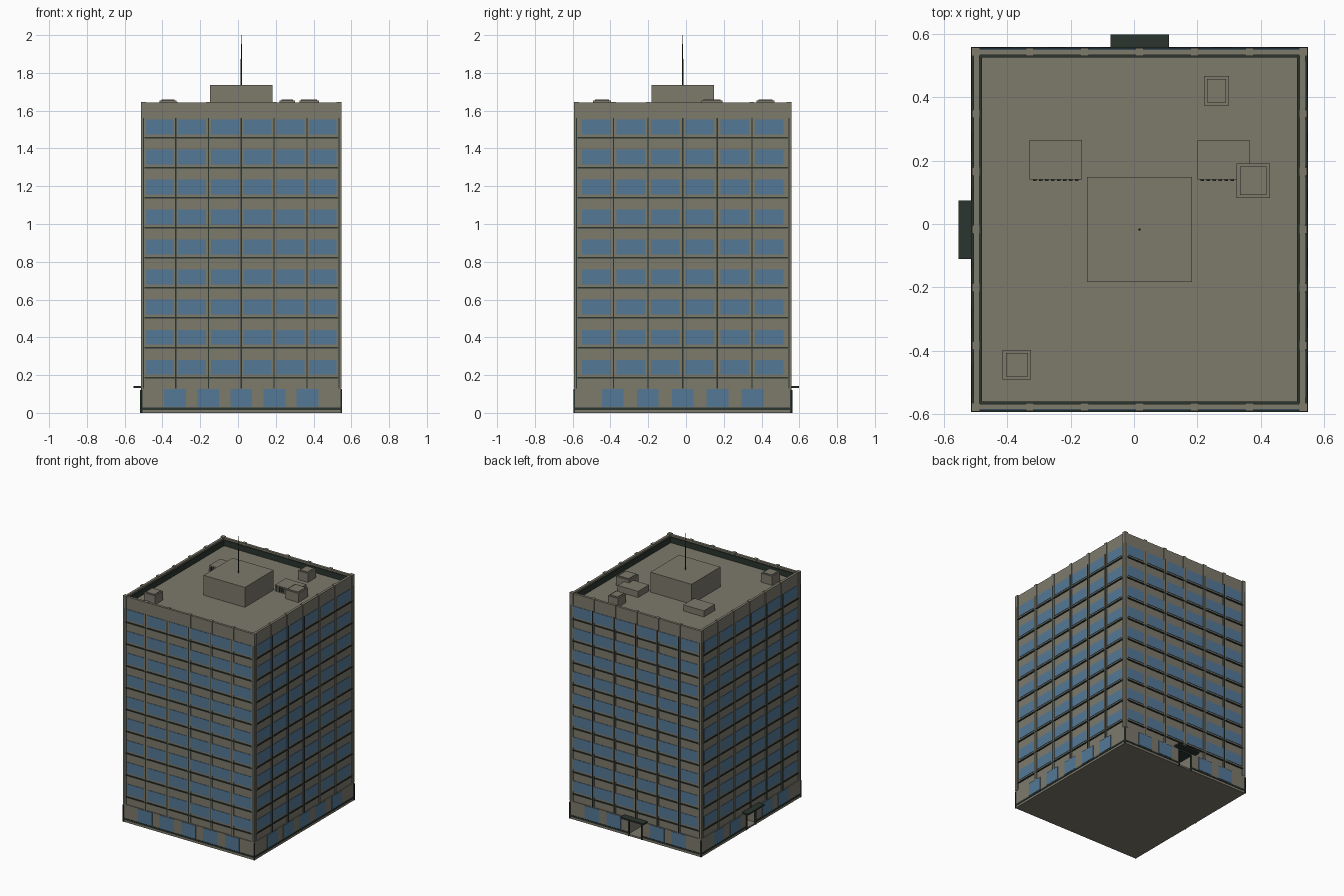
import bpy
import bmesh
from mathutils import Matrix, Vector

cube = bpy.data.objects.get("Cube")
if cube:
    bpy.data.objects.remove(cube, do_unlink=True)


def material(name, rgb):
    m = bpy.data.materials.new(name)
    m.use_nodes = True
    m.diffuse_color = (*rgb, 1)
    m.node_tree.nodes["Principled BSDF"].inputs["Base Color"].default_value = (*rgb, 1)
    return m


concrete = material("warm grey concrete", (0.205, 0.192, 0.148))
glass = material("blue glass", (0.09, 0.19, 0.31))
trim = material("dark green trim", (0.024, 0.036, 0.028))

CX, CY = 0.0175, -0.0175
HX, HY = 0.532, 0.577          # outer half width and depth
TOP, ROOF, BASE = 1.643, 1.59, 0.13
WALL = 0.008                   # wall set-back from the outer line
DOOR_W, DOOR_D = 0.115, 0.15
FLOORS, STOREY = 9, 0.159


def build(name, boxes, mat):
    """Make one object out of (x0, x1, y0, y1, z0, z1) boxes."""
    bm = bmesh.new()
    for x0, x1, y0, y1, z0, z1 in boxes:
        place = Matrix.Translation(((x0 + x1) / 2, (y0 + y1) / 2, (z0 + z1) / 2))
        size = Matrix.Diagonal((abs(x1 - x0), abs(y1 - y0), abs(z1 - z0), 1))
        bmesh.ops.create_cube(bm, size=1, matrix=place @ size)
    mesh = bpy.data.meshes.new(name)
    bm.to_mesh(mesh)
    bm.free()
    mesh.materials.append(mat)
    ob = bpy.data.objects.new(name, mesh)
    bpy.context.collection.objects.link(ob)
    return ob


# Each facade: outward direction, outer distance, half length, bay width, has entrance
FACADES = [
    (Vector((0, -1)), HY, HX, 0.1735, False),
    (Vector((0, 1)), HY, HX, 0.1735, True),
    (Vector((1, 0)), HX, HY, 0.183, False),
    (Vector((-1, 0)), HX, HY, 0.183, True),
]


def on_face(face, u0, u1, d0, d1, z0, z1):
    """Box on a facade: u runs along it, d is the depth behind the outer line."""
    n, dist = face[0], face[1]
    along = Vector((-n.y, n.x))
    c = Vector((CX, CY))
    a = c + along * u0 + n * (dist - d0)
    b = c + along * u1 + n * (dist - d1)
    return (min(a.x, b.x), max(a.x, b.x), min(a.y, b.y), max(a.y, b.y), z0, z1)


def centred(x, y, w, d, z0, z1):
    return (x - w / 2, x + w / 2, y - d / 2, y + d / 2, z0, z1)


# Main tower and ground floor core
build("tower_body", [centred(CX, CY, 2 * (HX - WALL), 2 * (HY - WALL), BASE, ROOF)], concrete)
build("ground_floor_core", [centred(CX, CY, 2 * (HX - DOOR_D), 2 * (HY - DOOR_D), 0, BASE)], concrete)

shell, parapet, flashing, pilasters, seams = [], [], [], [], []
ledges, windows, shop_windows, plinth, corners = [], [], [], [], []
canopies, frames, door_floors = [], [], []

for face in FACADES:
    half, bay, entrance = face[2:]
    inset = 0.003

    # Ground floor wall, open where there is an entrance
    spans = [(-half + inset, half - inset)]
    if entrance:
        spans = [(-half + inset, -DOOR_W / 2), (DOOR_W / 2, half - inset)]
    for a, b in spans:
        shell.append(on_face(face, a, b, inset, DOOR_D, 0, BASE))
        plinth.append(on_face(face, a - inset, b + inset, 0, 0.01, 0.016, 0.028))

    # Parapet and the dark flashing on its inside
    parapet.append(on_face(face, -half + WALL, half - WALL, WALL, 0.026, ROOF - 0.01, TOP))
    flashing.append(on_face(face, -half + 0.026, half - 0.026, 0.026, 0.034, ROOF, TOP - 0.012))

    # Pilasters with a dark seam down the middle
    for i in range(-3, 4):
        u = i * bay if abs(i) < 3 else (half - 0.014) * (1 if i > 0 else -1)
        pilasters.append(on_face(face, u - 0.0125, u + 0.0125, 0.003, 0.028, BASE, TOP + 0.004))
        seams.append(on_face(face, u - 0.003, u + 0.003, 0.001, 0.006, BASE, 1.56))

    # Upper windows and the ledge below each row
    for f in range(FLOORS):
        z = 0.203 + f * STOREY
        ledges.append(on_face(face, -half + 0.02, half - 0.02, 0.001, 0.012, z - 0.022, z - 0.014))
        for i in range(6):
            u = (i - 2.5) * bay
            windows.append(on_face(face, u - 0.0755, u + 0.0755, 0.005, 0.012, z, z + 0.078))

    # Ground floor windows
    for i in range(-2, 3):
        if entrance and i == 0:
            continue
        u = i * bay * 1.01
        shop_windows.append(on_face(face, u - DOOR_W / 2, u + DOOR_W / 2, 0, 0.008, 0.03, 0.127))

    # Dark corner guards at street level
    for s in (-1, 1):
        corners.append(on_face(face, s * half, s * (half - 0.008), 0, 0.008, 0, 0.122))

    # Recessed entrance with jambs, lintel and canopy
    if entrance:
        w = DOOR_W / 2
        door_floors.append(on_face(face, -w, w, inset, DOOR_D, 0, 0.012))
        frames.append(on_face(face, -w, w, 0, DOOR_D, 0.118, BASE))
        for s in (-1, 1):
            frames.append(on_face(face, s * w, s * (w - 0.009), -0.003, 0.012, 0, 0.12))
        canopies.append(on_face(face, -0.0925, 0.0925, -0.04, 0.01, 0.132, 0.143))

build("ground_floor_wall", shell, concrete)
build("parapet", parapet, concrete)
build("parapet_flashing", flashing, trim)
build("pilasters", pilasters, concrete)
build("pilaster_seams", seams, trim)
build("window_ledges", ledges, trim)
build("upper_windows", windows, glass)
build("ground_floor_windows", shop_windows, glass)
build("plinth_band", plinth, trim)
build("corner_guards", corners, trim)
build("entrance_canopies", canopies, trim)
build("entrance_frames", frames, trim)
build("entrance_floors", door_floors, concrete)

# Roof house and mast
build("roof_house", [centred(CX, CY, 0.332, 0.332, ROOF, 1.735)], concrete)
bpy.ops.mesh.primitive_cone_add(vertices=8, radius1=0.004, radius2=0.002, depth=0.27,
                                location=(CX, CY, 1.865))
mast = bpy.context.object
mast.name = "mast"
mast.data.materials.append(trim)

# Roof cooling units with a dark grille on the front
units, grilles = [], []
for x in (-0.2475, 0.2825):
    units.append(centred(x, 0.2025, 0.165, 0.125, ROOF, 1.635))
    for i in range(8):
        gx = x + (i - 3.5) * 0.019
        grilles.append(centred(gx, 0.1385, 0.011, 0.005, ROOF + 0.006, 1.628))
build("cooling_units", units, concrete)
build("cooling_unit_grilles", grilles, trim)

# Roof vents with a raised lid
vents = []
for x, y, w, d in ((-0.37, -0.445, 0.09, 0.094), (0.261, 0.421, 0.08, 0.094),
                   (0.377, 0.137, 0.105, 0.11)):
    vents.append(centred(x, y, w, d, ROOF, 1.655))
    vents.append(centred(x, y, w - 0.02, d - 0.02, 1.65, 1.66))
build("roof_vents", vents, concrete)
